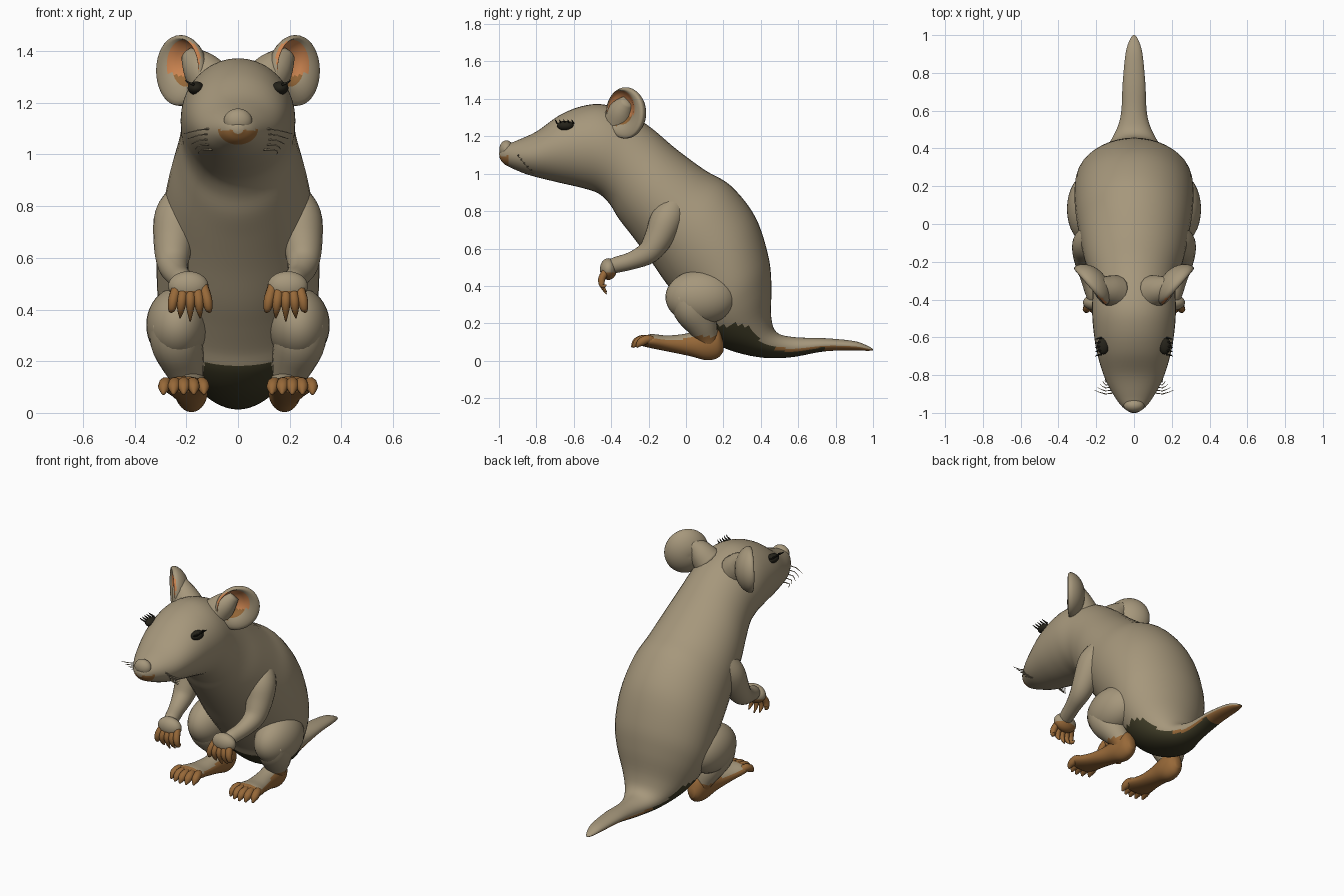
import bpy, bmesh, math
from mathutils import Vector

old = bpy.data.objects.get("Cube")
if old:
    bpy.data.objects.remove(old, do_unlink=True)


def material(name, rgb):
    m = bpy.data.materials.new(name)
    m.use_nodes = True
    m.diffuse_color = (*rgb, 1)
    shader = m.node_tree.nodes["Principled BSDF"]
    shader.inputs["Base Color"].default_value = (*rgb, 1)
    shader.inputs["Roughness"].default_value = 0.8
    return m


FUR = material("taupe_fur", (0.38, 0.31, 0.2))
SKIN = material("brown_skin", (0.31, 0.14, 0.04))
INNER = material("orange_inner_ear", (0.6, 0.23, 0.08))
DARK = material("dark_underside", (0.05, 0.045, 0.02))
EYE = material("black_eye", (0.018, 0.016, 0.01))


def finish(name, bm, mats, rule=None):
    """Turn a bmesh into a smooth object, colouring faces by a rule."""
    bmesh.ops.recalc_face_normals(bm, faces=bm.faces)
    bm.normal_update()
    for f in bm.faces:
        f.smooth = True
        if rule:
            f.material_index = rule(f.calc_center_median(), f.normal)
    mesh = bpy.data.meshes.new(name)
    bm.to_mesh(mesh)
    bm.free()
    for m in mats:
        mesh.materials.append(m)
    ob = bpy.data.objects.new(name, mesh)
    bpy.context.scene.collection.objects.link(ob)
    return ob


def loft(name, rings, mats, rule=None):
    """Skin a series of rings and close both ends."""
    bm = bmesh.new()
    loops = [[bm.verts.new(p) for p in ring] for ring in rings]
    for a, b in zip(loops, loops[1:]):
        for i in range(len(a)):
            j = (i + 1) % len(a)
            bm.faces.new((a[i], a[j], b[j], b[i]))
    bm.faces.new(loops[0])
    bm.faces.new(loops[-1])
    return finish(name, bm, mats, rule)


def spline(rows, steps):
    """Smoothly interpolate rows of numbers (Catmull-Rom)."""
    out = []
    for k in range(len(rows) - 1):
        p0, p1 = rows[max(k - 1, 0)], rows[k]
        p2, p3 = rows[k + 1], rows[min(k + 2, len(rows) - 1)]
        for s in range(steps):
            t = s / steps
            out.append([b + 0.5 * t * (c - a + t * (2 * a - 5 * b + 4 * c - d
                        + t * (3 * (b - c) + d - a)))
                        for a, b, c, d in zip(p0, p1, p2, p3)])
    return out + [list(rows[-1])]


def angles(n):
    return [2 * math.pi * i / n for i in range(n)]


def outline_loft(name, rows, mats, rule, steps=5, n=40):
    """Rows hold the upper point (y, z), lower point (y, z), half width, x."""
    rings = []
    for ty, tz, by, bz, w, x in spline(rows, steps):
        w = max(w, 0.004)
        rings.append([Vector((x + w * math.cos(a),
                              (ty + by) / 2 + (ty - by) / 2 * math.sin(a),
                              (tz + bz) / 2 + (tz - bz) / 2 * math.sin(a)))
                      for a in angles(n)])
    return loft(name, rings, mats, rule)


def limb(name, rows, mats, rule=None, steps=4, n=16):
    """Round tube through rows of (x, y, z, radius)."""
    pts = spline(rows, steps)
    rings = []
    for k, (x, y, z, r) in enumerate(pts):
        ahead, back = pts[min(k + 1, len(pts) - 1)], pts[max(k - 1, 0)]
        t = (Vector(ahead[:3]) - Vector(back[:3])).normalized()
        side = Vector((1, 0, 0.01))
        side = (side - t * side.dot(t)).normalized()
        up = t.cross(side)
        rings.append([Vector((x, y, z)) + r * (side * math.cos(a) + up * math.sin(a))
                      for a in angles(n)])
    return loft(name, rings, mats, rule)


def ellipsoid(name, centre, radii, mats, rule=None):
    bm = bmesh.new()
    bmesh.ops.create_uvsphere(bm, u_segments=32, v_segments=20, radius=1)
    for v in bm.verts:
        v.co = Vector(c + r * q for c, r, q in zip(centre, radii, v.co))
    return finish(name, bm, mats, rule)


# Head, trunk and tail as one continuous skin
def body_rule(c, n):
    if c.y < -0.945 and c.z < 1.095:
        return 1
    if c.y > 0.48:
        if n.z < -0.55 and c.y < 0.75:
            return 2
        return 1 if n.z < -0.2 else 0
    if c.y > 0.06 and c.z < 0.19 and n.z < -0.3:
        return 2
    return 0


body = [(-1.0, 1.11, -0.995, 1.08, 0.02), (-0.97, 1.15, -0.97, 1.05, 0.06),
        (-0.91, 1.175, -0.91, 1.02, 0.105), (-0.8, 1.225, -0.83, 0.99, 0.155),
        (-0.68, 1.31, -0.69, 0.955, 0.195), (-0.56, 1.36, -0.56, 0.925, 0.215),
        (-0.44, 1.37, -0.47, 0.895, 0.222), (-0.3, 1.32, -0.41, 0.84, 0.22),
        (-0.18, 1.24, -0.36, 0.76, 0.235), (-0.05, 1.13, -0.29, 0.67, 0.265),
        (0.1, 1.02, -0.2, 0.55, 0.29), (0.24, 0.935, -0.11, 0.42, 0.31),
        (0.37, 0.77, -0.03, 0.32, 0.315), (0.44, 0.56, 0.04, 0.23, 0.305),
        (0.457, 0.4, 0.09, 0.15, 0.27), (0.455, 0.24, 0.2, 0.07, 0.2),
        (0.485, 0.152, 0.38, 0.02, 0.125), (0.58, 0.126, 0.55, 0.017, 0.072),
        (0.75, 0.12, 0.74, 0.05, 0.06), (0.9, 0.105, 0.9, 0.055, 0.045),
        (0.97, 0.08, 0.97, 0.053, 0.025), (1.0, 0.062, 1.0, 0.055, 0.006)]
outline_loft("body", [(*row, 0) for row in body], [FUR, SKIN, DARK], body_rule)
ellipsoid("nose", (0, -0.96, 1.13), (0.055, 0.038, 0.048), [FUR])


def build_side(s, tag):
    # Cupped ear: front bowl, rim, then rounded back (radius, depth, shift)
    axis = Vector((0.66 * s, 0.75, 0))
    face = Vector((0.75 * s, -0.66, 0))
    centre = Vector((0.225 * s, -0.325, 1.325))
    profile = [(0.01, -0.045, 1), (0.25, -0.04, 1), (0.48, -0.025, 1),
               (0.64, -0.005, 1), (0.8, 0.012, 0.5), (0.95, 0.012, 0),
               (1, 0, 0), (0.97, -0.02, 0), (0.8, -0.05, 0),
               (0.5, -0.075, 0), (0.2, -0.085, 0), (0.01, -0.085, 0)]
    rings = []
    for r, depth, shift in spline(profile, 2):
        rings.append([centre + axis * (0.132 * r * math.cos(a) - 0.03 * shift)
                      + face * depth
                      + Vector((0, 0, 0.137 * r * math.sin(a) + 0.025 * shift))
                      for a in angles(36)])

    def ear_rule(c, n):
        d = c - centre
        u, v, w = d.dot(axis) + 0.03, d.z - 0.025, d.dot(face)
        if n.dot(face) < 0.2 or w < -0.048 or math.hypot(u, v) > 0.094:
            return 0
        return 2 if v < -0.045 else 1

    loft(tag + "ear", rings, [FUR, INNER, SKIN], ear_rule)
    limb(tag + "ear_root", [(0.1 * s, -0.36, 1.28, 0.09), (0.15 * s, -0.34, 1.34, 0.07),
                            (0.19 * s, -0.31, 1.39, 0.035)], [FUR])

    # Eye with short lashes
    ellipsoid(tag + "eye", (0.163 * s, -0.645, 1.257), (0.032, 0.045, 0.026), [EYE])
    for k in range(5):
        y = -0.69 + 0.022 * k
        limb(tag + "lash_" + str(k + 1),
             [(0.17 * s, y, 1.27, 0.005), (0.195 * s, y - 0.005, 1.28, 0.004),
              (0.205 * s, y - 0.01, 1.29, 0.001)], [EYE], n=6, steps=2)

    # Whiskers
    for k in range(5):
        y, z = -0.89 + 0.016 * k, 1.1 - 0.02 * k
        limb(tag + "whisker_" + str(k + 1),
             [(0.1 * s, y, z, 0.004), (0.15 * s, y - 0.01, z - 0.005, 0.003),
              ((0.21 - 0.015 * k) * s, y + 0.01, z - 0.02, 0.001)],
             [FUR], n=6, steps=2)

    # Arm, hand and fingers
    limb(tag + "arm", [(0.2 * s, -0.05, 0.84, 0.07), (0.235 * s, -0.1, 0.76, 0.088),
                       (0.25 * s, -0.145, 0.66, 0.077), (0.252 * s, -0.2, 0.58, 0.062),
                       (0.235 * s, -0.29, 0.535, 0.047), (0.21 * s, -0.38, 0.51, 0.042),
                       (0.2 * s, -0.42, 0.49, 0.03)], [FUR], n=24)
    ellipsoid(tag + "hand", (0.192 * s, -0.415, 0.49), (0.078, 0.045, 0.058),
              [FUR, SKIN], lambda c, n: int(c.z < 0.475))
    for k in range(5):
        d = (k - 2) / 2
        x, tip = 0.185 + 0.05 * d, 0.355 + 0.05 * d * d
        limb(tag + "finger_" + str(k + 1),
             [(x * s, -0.42, 0.49, 0.02), ((x + 0.015 * d) * s, -0.45, 0.44, 0.02),
              ((x + 0.022 * d) * s, -0.447, 0.4, 0.014),
              ((x + 0.028 * d) * s, -0.425, tip, 0.003)], [SKIN], n=10)

    # Thigh and shin
    ellipsoid(tag + "thigh", (0.235 * s, 0.08, 0.34), (0.12, 0.19, 0.145), [FUR])
    limb(tag + "shin", [(0.25 * s, 0.0, 0.36, 0.09), (0.24 * s, 0.03, 0.28, 0.1),
                        (0.215 * s, 0.08, 0.2, 0.085), (0.195 * s, 0.11, 0.13, 0.062),
                        (0.185 * s, 0.12, 0.08, 0.05)], [FUR, SKIN],
         lambda c, n: int(c.z < 0.13), n=24)

    # Foot with toes
    foot = [(0.2, 0.1, 0.2, 0.05, 0.02, 0.18), (0.17, 0.17, 0.17, 0.015, 0.05, 0.18),
            (0.1, 0.17, 0.11, 0.003, 0.063, 0.18), (0, 0.145, 0.02, 0.025, 0.062, 0.187),
            (-0.1, 0.135, -0.1, 0.05, 0.072, 0.2), (-0.19, 0.142, -0.19, 0.068, 0.088, 0.21),
            (-0.24, 0.12, -0.24, 0.08, 0.07, 0.21)]
    outline_loft(tag + "foot", [(*row[:5], row[5] * s) for row in foot], [SKIN, FUR],
                 lambda c, n: int(n.z > 0.6 and -0.19 < c.y < 0.12), n=28)
    for k in range(5):
        d = (k - 2) / 2
        x, y = 0.21 + 0.055 * d, 0.025 * d * d
        limb(tag + "toe_" + str(k + 1),
             [(x * s, -0.17, 0.105, 0.02), ((x + 0.015 * d) * s, y - 0.23, 0.115, 0.024),
              ((x + 0.022 * d) * s, y - 0.268, 0.097, 0.022),
              ((x + 0.024 * d) * s, y - 0.29, 0.072, 0.005)], [SKIN], n=10)


for sign, label in ((1, "left_"), (-1, "right_")):
    build_side(sign, label)
